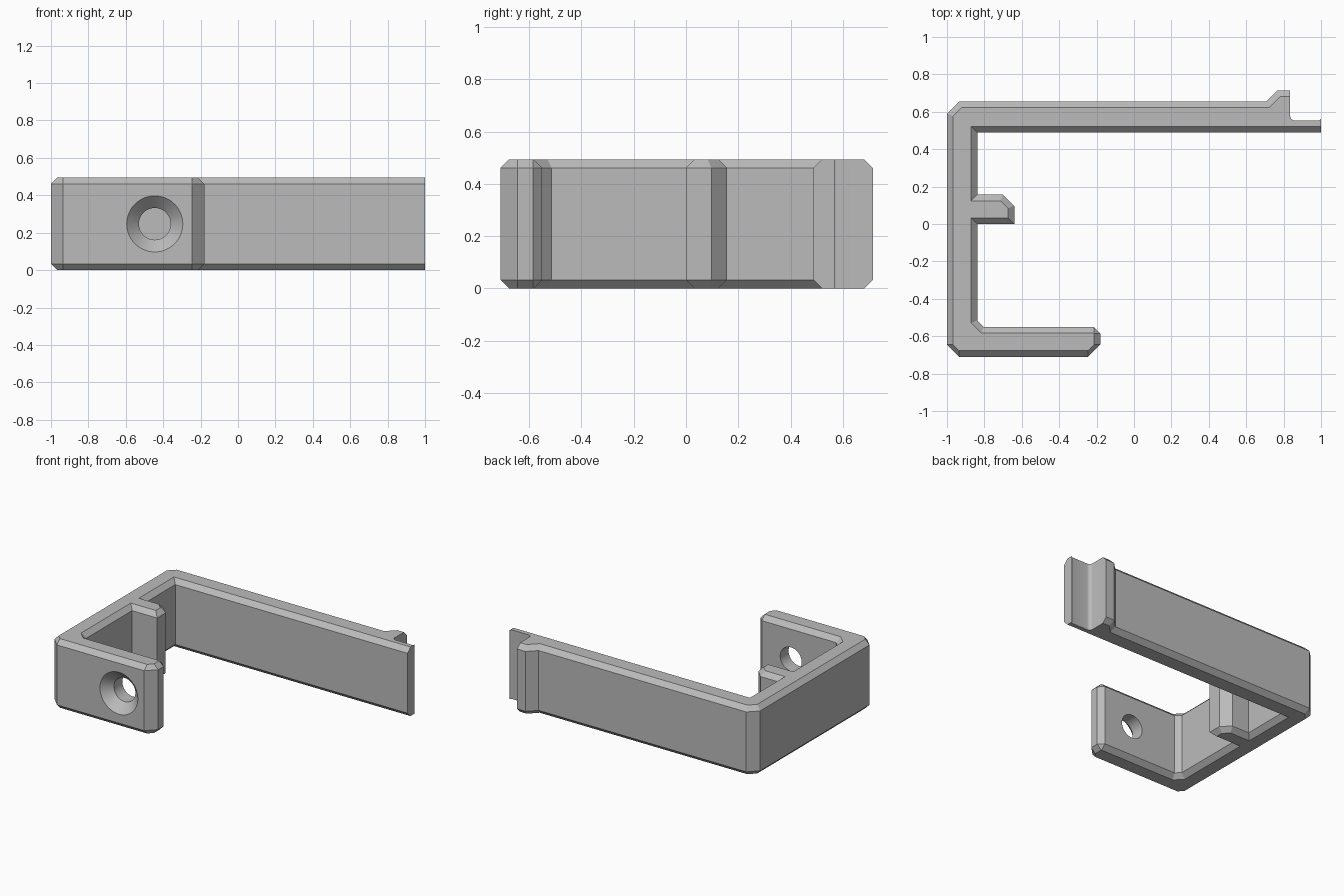
import bpy
import bmesh
from math import cos, sin, pi
from mathutils import Vector

HEIGHT = 0.494
CHAMFER = 0.033
SMALL = CHAMFER * 0.7071   # lighter cut on short corner facets

if "Cube" in bpy.data.objects:
    bpy.data.objects.remove(bpy.data.objects["Cube"], do_unlink=True)

grey = bpy.data.materials.new("plain grey")
grey.use_nodes = True
colour = (0.5, 0.5, 0.5, 1)
grey.diffuse_color = colour
grey.node_tree.nodes["Principled BSDF"].inputs["Base Color"].default_value = colour


def make_object(name, bm):
    bmesh.ops.recalc_face_normals(bm, faces=bm.faces)
    mesh = bpy.data.meshes.new(name)
    bm.to_mesh(mesh)
    bm.free()
    mesh.materials.append(grey)
    obj = bpy.data.objects.new(name, mesh)
    bpy.context.collection.objects.link(obj)
    return obj


def arc(cx, cy, r, start, end, steps):
    angles = [start + (end - start) * i / steps for i in range(steps + 1)]
    return [(cx + r * cos(a), cy + r * sin(a), 0) for a in angles]


def inset(outline):
    """Move every edge of the outline inward by its own distance."""
    result = []
    for i, (x, y, d1) in enumerate(outline):
        p, prev = Vector((x, y)), outline[i - 1]
        nxt = outline[(i + 1) % len(outline)]
        d0 = prev[2]
        a = (p - Vector(prev[:2])).normalized()
        b = (Vector(nxt[:2]) - p).normalized()
        cross = a.x * b.y - a.y * b.x
        result.append(p + (a * d1 - b * d0) / -cross if d0 or d1 else p)
    return result


# Counter-clockwise outline: x, y and the chamfer of the edge that follows
C = CHAMFER
outline = [
    # front plate
    (-0.935, -0.71, C), (-0.245, -0.71, SMALL), (-0.18, -0.645, C),
    (-0.18, -0.585, SMALL), (-0.215, -0.55, C), (-0.803, -0.55, C),
    # inner side wall with stub
    (-0.838, -0.515, C), (-0.838, 0.0, C), (-0.64, 0.0, C),
    (-0.64, 0.097, C), (-0.70, 0.157, C), (-0.838, 0.157, C),
    # long arm up to the tip
    (-0.838, 0.488, C), (1.0, 0.488, 0),
    # rounded notch
    *arc(0.985, 0.568, 0.015, 0, -pi / 2, 6),
    *arc(0.86, 0.578, 0.025, -pi / 2, -pi, 6),
    # catch and outer back corner
    (0.835, 0.715, C), (0.768, 0.715, C), (0.708, 0.655, C),
    (-0.935, 0.655, C), (-1.0, 0.59, C), (-1.0, -0.645, SMALL),
]

# Bracket body: four stacked copies of the outline, inset at both ends
bm = bmesh.new()
full, small = [Vector(p[:2]) for p in outline], inset(outline)
levels = [(small, 0), (full, C), (full, HEIGHT - C), (small, HEIGHT)]
rings = [[bm.verts.new((p.x, p.y, z)) for p in pts] for pts, z in levels]
count = len(outline)
for low, high in zip(rings, rings[1:]):
    for i in range(count):
        j = (i + 1) % count
        bm.faces.new((low[i], low[j], high[j], high[i]))
bm.faces.new(rings[0][::-1])
bm.faces.new(rings[-1])
bmesh.ops.remove_doubles(bm, verts=bm.verts, dist=0.0015)
bracket = make_object("clip_bracket", bm)

# Countersunk screw hole cutter
bm = bmesh.new()
sides = 48
rings = []
for y, r in [(-0.76, 0.20), (-0.645, 0.085), (-0.5, 0.085)]:
    rings.append([bm.verts.new((-0.445 + r * cos(2 * pi * i / sides), y,
                                HEIGHT / 2 + r * sin(2 * pi * i / sides)))
                  for i in range(sides)])
for near, far in zip(rings, rings[1:]):
    for i in range(sides):
        j = (i + 1) % sides
        bm.faces.new((near[i], near[j], far[j], far[i]))
bm.faces.new(rings[0])
bm.faces.new(rings[-1])
cutter = make_object("screw_hole_cutter", bm)
cutter.hide_render = True

# Cut the hole and shade
hole = bracket.modifiers.new("screw_hole", 'BOOLEAN')
hole.operation = 'DIFFERENCE'
hole.solver = 'EXACT'
hole.object = cutter
bpy.ops.object.select_all(action='DESELECT')
bracket.select_set(True)
bpy.context.view_layer.objects.active = bracket
bpy.ops.object.modifier_apply(modifier=hole.name)
bpy.data.objects.remove(cutter, do_unlink=True)
bpy.ops.object.shade_smooth_by_angle(angle=0.35)
